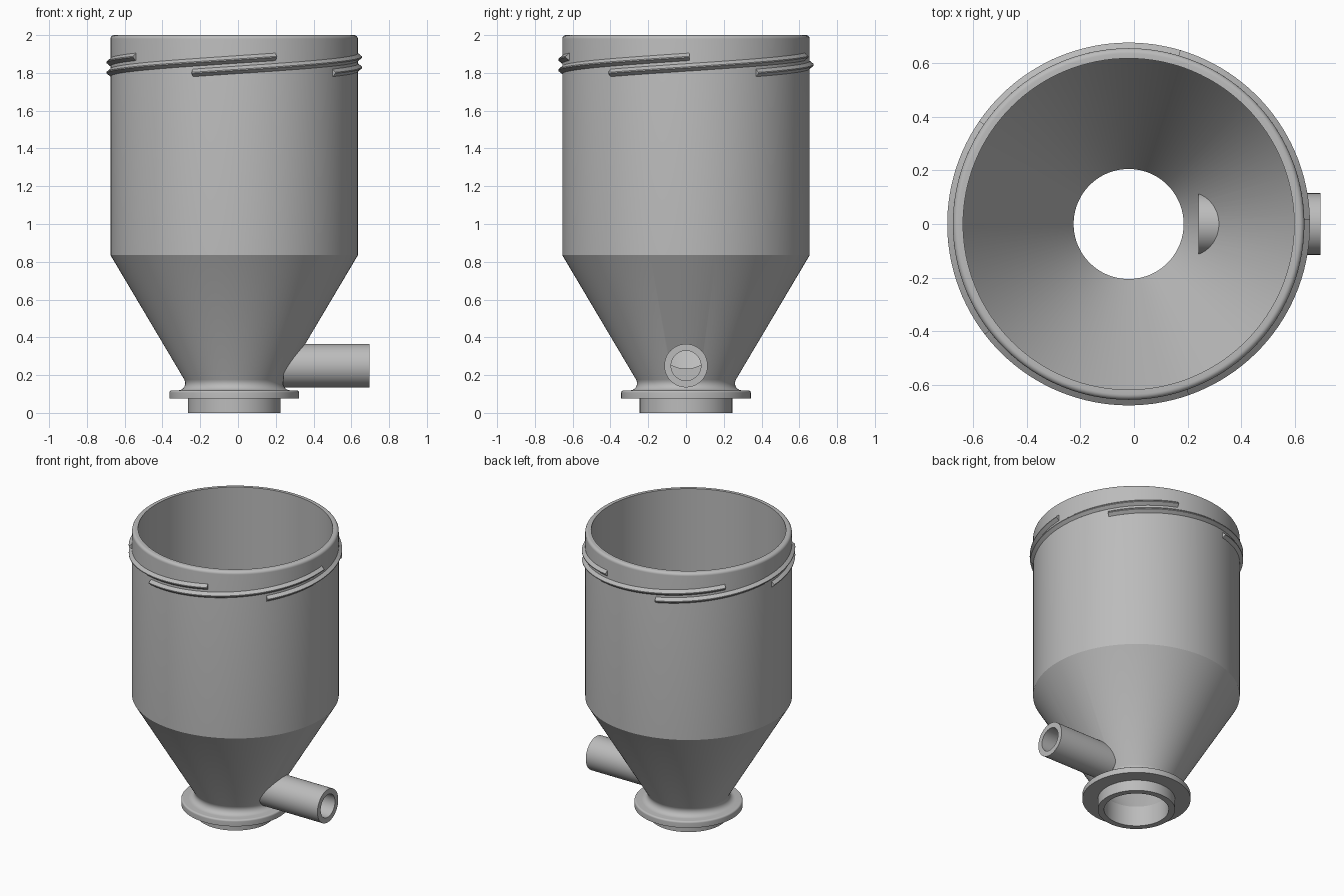
import bpy
import bmesh
from math import sin, cos, pi, radians
from mathutils import Matrix, Vector

if "Cube" in bpy.data.objects:
    bpy.data.objects.remove(bpy.data.objects["Cube"], do_unlink=True)

AXIS_X = -0.02      # hopper axis
WALL_R = 0.655      # outer radius of the barrel
PIPE_Z = 0.25
PIPE_IN, PIPE_OUT = 0.24, 0.695

grey = bpy.data.materials.new("plain grey")
grey.use_nodes = True
grey.diffuse_color = (0.5, 0.5, 0.5, 1)
grey.node_tree.nodes["Principled BSDF"].inputs["Base Color"].default_value = (0.5, 0.5, 0.5, 1)


def finish(name, bm, matrix):
    """Turn a bmesh into a placed, coloured object."""
    bmesh.ops.recalc_face_normals(bm, faces=bm.faces)
    bm.transform(matrix)
    mesh = bpy.data.meshes.new(name)
    bm.to_mesh(mesh)
    bm.free()
    mesh.materials.append(grey)
    obj = bpy.data.objects.new(name, mesh)
    bpy.context.collection.objects.link(obj)
    return obj


def smooth(obj):
    bpy.ops.object.select_all(action="DESELECT")
    obj.select_set(True)
    bpy.context.view_layer.objects.active = obj
    bpy.ops.object.shade_smooth_by_angle(angle=radians(25))


def skin(bm, rings, closed):
    """Bridge equal rings of vertices with quads."""
    count = len(rings[0])
    for i in range(len(rings) if closed else len(rings) - 1):
        a, b = rings[i], rings[(i + 1) % len(rings)]
        for j in range(count):
            k = (j + 1) % count
            bm.faces.new((a[j], a[k], b[k], b[j]))


def lathe(name, profile, matrix, segments):
    """Revolve a closed (radius, height) profile around z."""
    bm = bmesh.new()
    rings = []
    for s in range(segments):
        t = 2 * pi * s / segments
        rings.append([bm.verts.new((r * cos(t), r * sin(t), z)) for r, z in profile])
    skin(bm, rings, True)
    return finish(name, bm, matrix)


def arc(r, z, radius, start, end, steps=6):
    """Points of a rounded corner about (r, z)."""
    angles = [radians(start + (end - start) * i / steps) for i in range(steps + 1)]
    return [(r + radius * cos(t), z + radius * sin(t)) for t in angles]


# Hopper shell: spigot, flange, fillet, cone, barrel and rounded rim
profile = [(0.205, 0), (0.245, 0), (0.245, 0.075), (0.343, 0.075)]
profile += arc(0.331, 0.107, 0.012, 0, 90)
profile += arc(0.297, 0.157, 0.038, 270, 150)
profile += [(WALL_R, 0.835)]
profile += arc(WALL_R - 0.02, 1.98, 0.02, 0, 90)
profile += [(0.617, 2.0), (0.617, 0.845), (0.205, 0.14)]
hopper = lathe("hopper_shell", profile, Matrix.Translation((AXIS_X, 0, 0)), 128)

# Bore of the side pipe, cut through the cone wall
along_x = Matrix.Rotation(pi / 2, 4, "Y")
bm = bmesh.new()
bmesh.ops.create_cone(bm, cap_ends=True, segments=48, radius1=0.079, radius2=0.079,
                      depth=PIPE_OUT - PIPE_IN)
middle = Vector(((PIPE_IN + PIPE_OUT) / 2, 0, PIPE_Z))
cutter = finish("bore_cutter", bm, Matrix.Translation(middle) @ along_x)
cutter.hide_render = True
cut = hopper.modifiers.new("bore", "BOOLEAN")
cut.operation = "DIFFERENCE"
cut.solver = "EXACT"
cut.object = cutter
bpy.context.view_layer.objects.active = hopper
hopper.select_set(True)
bpy.ops.object.modifier_apply(modifier=cut.name)
bpy.data.objects.remove(cutter, do_unlink=True)
smooth(hopper)

# Side pipe
length = PIPE_OUT - PIPE_IN
tube = [(0.079, 0), (0.115, 0), (0.115, length), (0.079, length)]
pipe = lathe("side_pipe", tube, Matrix.Translation((PIPE_IN, 0, PIPE_Z)) @ along_x, 48)
smooth(pipe)

# Five overlapping screw-thread ridges around the rim
section = [(-0.01, -0.02), (0.0, -0.02), (0.021, -0.003), (0.021, 0.003), (0.0, 0.02), (-0.01, 0.02)]
SWEEP, STEPS = 111, 40
for n in range(5):
    bm = bmesh.new()
    rings = []
    for s in range(STEPS + 1):
        f = s / STEPS
        t = radians(-19.5 + 72 * n + SWEEP * f)
        z = 1.8 + 0.085 * f
        rings.append([bm.verts.new(((WALL_R + d) * sin(t), -(WALL_R + d) * cos(t), z + h))
                      for d, h in section])
    skin(bm, rings, False)
    bm.faces.new(rings[0])
    bm.faces.new(rings[-1])
    smooth(finish(f"thread_ridge_{n + 1}", bm, Matrix.Translation((AXIS_X, 0, 0))))
